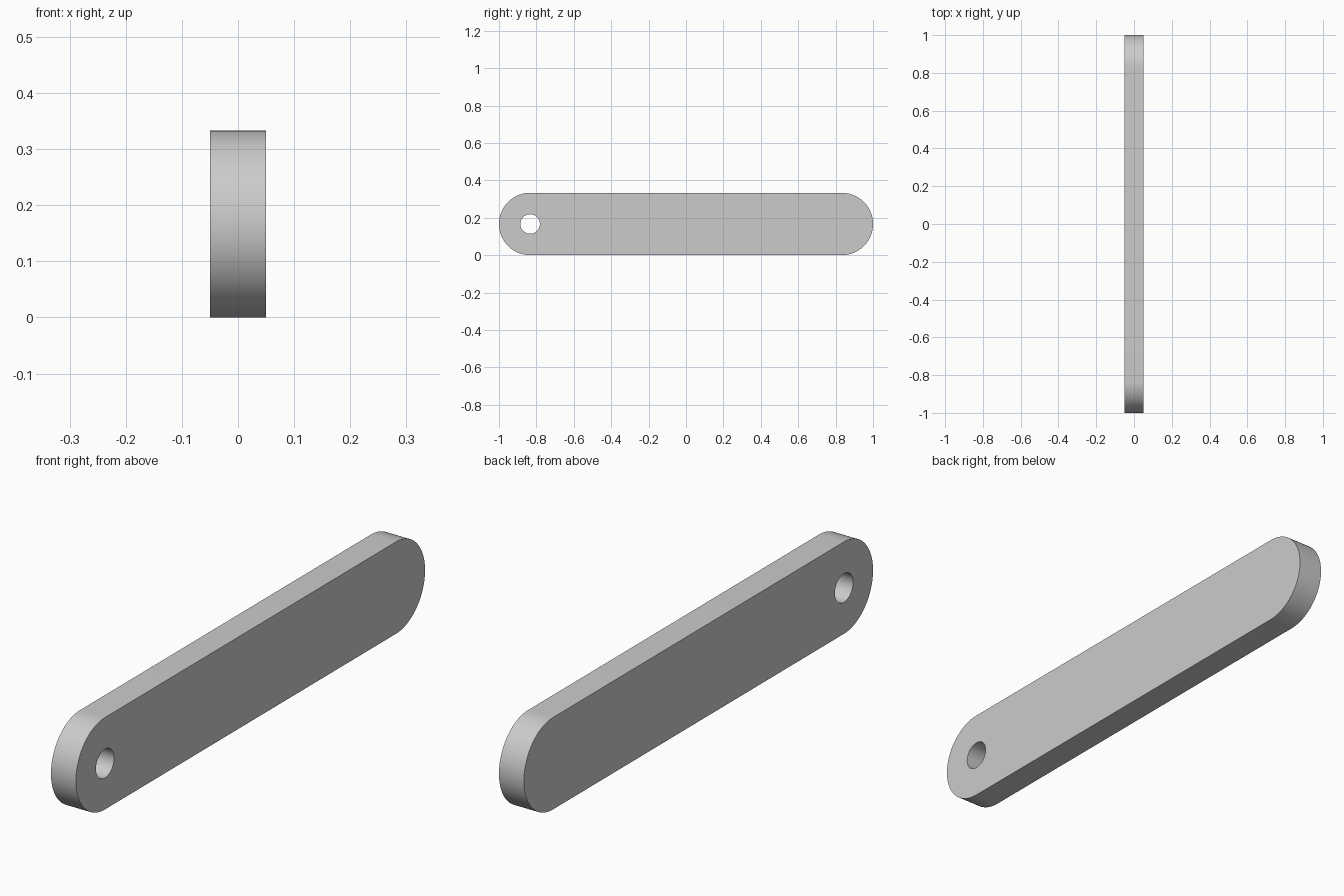
import bpy, bmesh
from math import pi, sin, cos
from mathutils import Vector

if "Cube" in bpy.data.objects:
    bpy.data.objects.remove(bpy.data.objects["Cube"])

R = 1 / 6          # end radius, half of the bar height
CY = 1 - R         # distance of the end centres from the middle
HOLE_R = 0.052
THICK = 0.1


def arc(cy, r, start, sweep, n):
    """n points of an arc around (cy, R) in the y-z plane."""
    return [Vector((-THICK / 2, cy + r * cos(start + sweep * i / (n - 1)),
                    R + r * sin(start + sweep * i / (n - 1)))) for i in range(n)]


def loop(bm, pts):
    vs = [bm.verts.new(p) for p in pts]
    return [bm.edges.new((vs[i - 1], vs[i])) for i in range(len(vs))]


bm = bmesh.new()
# Rounded outline and the pivot hole
edges = loop(bm, arc(CY, R, -pi / 2, pi, 49) + arc(-CY, R, pi / 2, pi, 49))
edges += loop(bm, arc(-CY, HOLE_R, 0, 2 * pi, 65)[:-1])
bmesh.ops.triangle_fill(bm, edges=edges, use_beauty=True, use_dissolve=False)

# Thicken the flat profile into the bar
ext = bmesh.ops.extrude_face_region(bm, geom=bm.faces[:], use_keep_orig=True)
new = [g for g in ext["geom"] if isinstance(g, bmesh.types.BMVert)]
bmesh.ops.translate(bm, verts=new, vec=(THICK, 0, 0))
bmesh.ops.recalc_face_normals(bm, faces=bm.faces[:])

mesh = bpy.data.meshes.new("link_bar")
bm.to_mesh(mesh)
bm.free()
bar = bpy.data.objects.new("link_bar", mesh)
bpy.context.collection.objects.link(bar)
bpy.context.view_layer.objects.active = bar
bar.select_set(True)
bpy.ops.object.shade_smooth_by_angle(angle=pi / 6)
